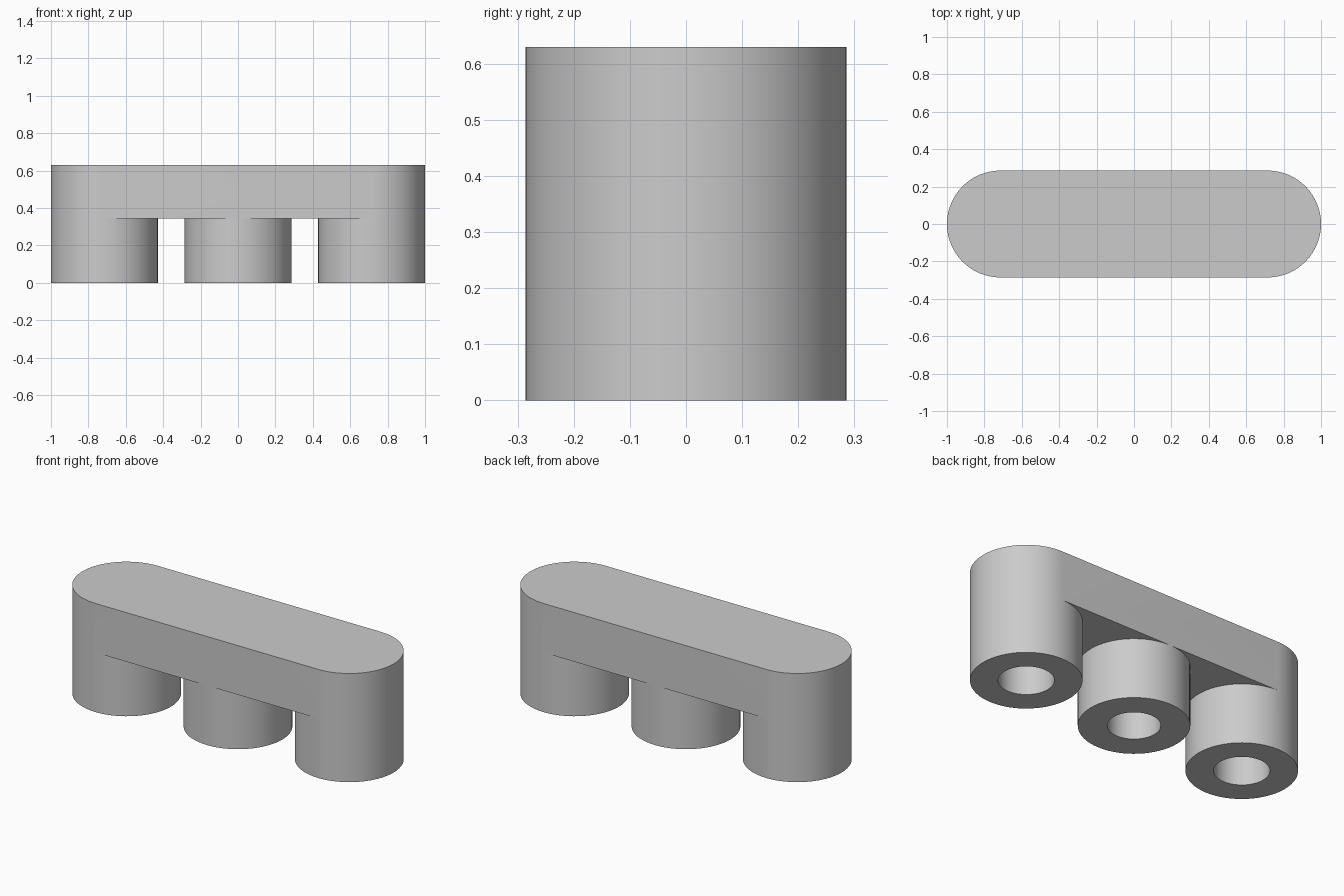
import bpy, bmesh, math

if "Cube" in bpy.data.objects:
    bpy.data.objects.remove(bpy.data.objects["Cube"], do_unlink=True)

R = 2 / 7            # radius of the legs and rounded beam ends
PITCH = 1 - R        # distance between legs
HEIGHT, LEG = 0.63, 0.345
SEGMENTS = 64

grey = bpy.data.materials.new("light grey")
grey.use_nodes = True
colour = (0.6, 0.6, 0.6, 1)
grey.diffuse_color = colour
grey.node_tree.nodes["Principled BSDF"].inputs["Base Color"].default_value = colour


def arc(cx, radius, first, last):
    """Points on a circle between two segment numbers."""
    angles = (2 * math.pi * i / SEGMENTS for i in range(first, last))
    return [(cx + radius * math.cos(a), radius * math.sin(a)) for a in angles]


def prism(name, outline, z0, z1):
    """Extrude a flat outline between two heights."""
    bm = bmesh.new()
    base = bm.faces.new([bm.verts.new((x, y, z0)) for x, y in outline])
    top = bmesh.ops.extrude_face_region(bm, geom=[base])["geom"]
    verts = [v for v in top if isinstance(v, bmesh.types.BMVert)]
    bmesh.ops.translate(bm, verts=verts, vec=(0, 0, z1 - z0))
    bmesh.ops.recalc_face_normals(bm, faces=bm.faces)
    mesh = bpy.data.meshes.new(name)
    bm.to_mesh(mesh)
    bm.free()
    mesh.materials.append(grey)
    obj = bpy.data.objects.new(name, mesh)
    bpy.context.collection.objects.link(obj)
    return obj


def combine(target, tool, operation):
    """Apply a boolean and discard the tool object."""
    mod = target.modifiers.new(operation.lower(), "BOOLEAN")
    mod.operation, mod.object, mod.solver = operation, tool, "EXACT"
    bpy.context.view_layer.objects.active = target
    bpy.ops.object.modifier_apply(modifier=mod.name)
    bpy.data.objects.remove(tool, do_unlink=True)


# Beam with rounded ends
q = SEGMENTS // 4
stadium = arc(PITCH, R, -q, q + 1) + arc(-PITCH, R, q, 3 * q + 1)
body = prism("three_legged_beam", stadium, LEG, HEIGHT)

# Round legs with blind holes, the middle hole slightly tighter
for x, hole in ((-PITCH, 0.143), (0, 0.136), (PITCH, 0.143)):
    leg = prism("leg", arc(x, R, 0, SEGMENTS), 0, LEG)
    bore = prism("bore", arc(x, hole, 0, SEGMENTS), -0.1, LEG)
    bore.hide_render = True
    combine(body, leg, "UNION")
    combine(body, bore, "DIFFERENCE")

# Smooth walls with sharp rims
bpy.ops.object.select_all(action="DESELECT")
body.select_set(True)
bpy.context.view_layer.objects.active = body
bpy.ops.object.shade_smooth_by_angle(angle=math.radians(30))
